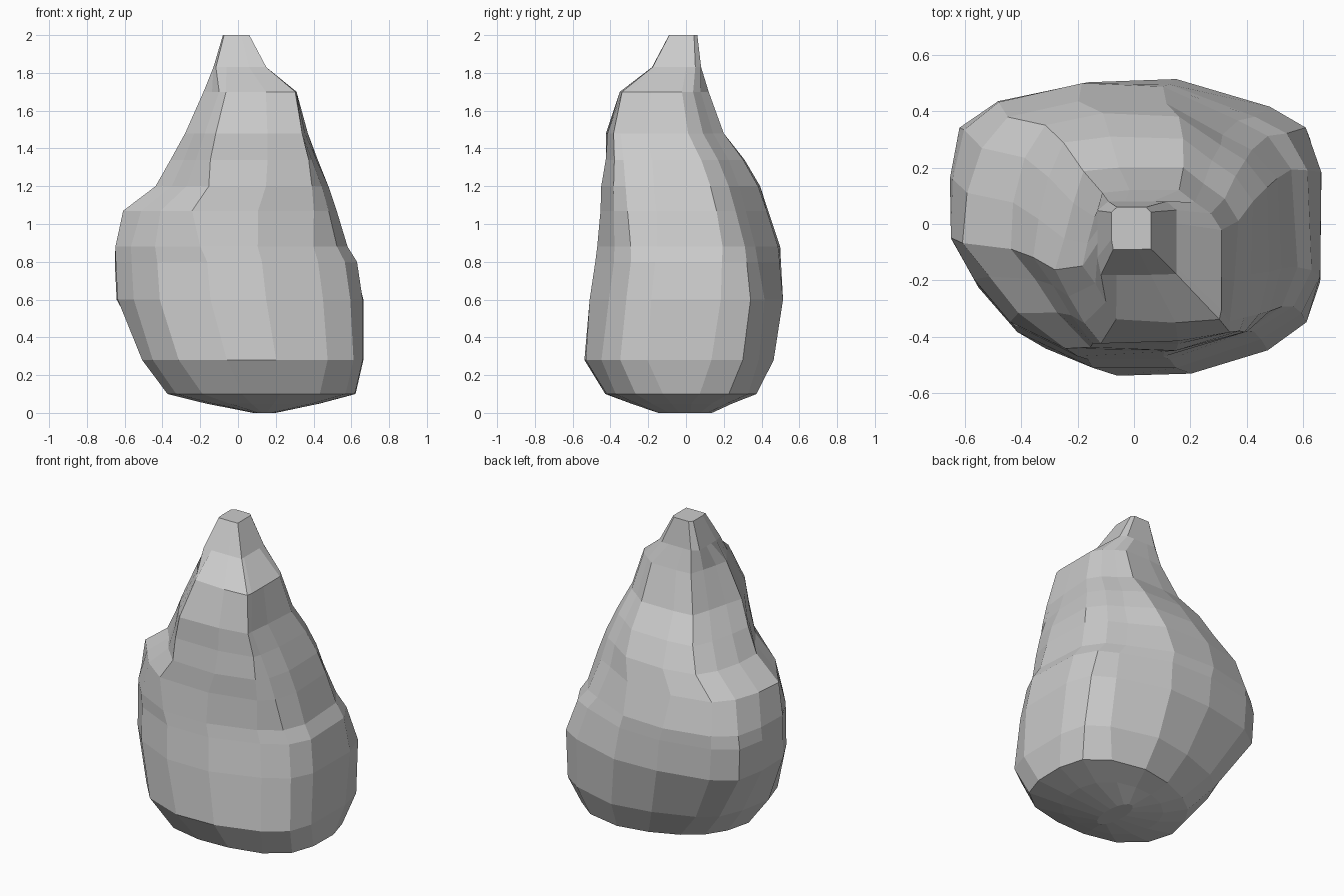
import bpy
import bmesh
from math import cos, sin, tau

cube = bpy.data.objects.get("Cube")
if cube:
    bpy.data.objects.remove(cube, do_unlink=True)

# Unit outlines, counter-clockwise from +x: lower body and neck
BODY = [(1, .36), (.91, .66), (.72, .8), (.22, 1), (-.23, 1), (-.74, .88), (-.96, .68), (-1, .3),
        (-.98, -.14), (-.85, -.44), (-.64, -.75), (-.23, -1), (.22, -1), (.68, -.8), (.9, -.62), (1, -.36)]
NECK = [(1, .4), (.85, .65), (.62, .82), (.4, 1), (-.3, 1), (-.69, .96), (-.8, .6), (-.9, .2),
        (-1, -.15), (-.85, -.45), (-.68, -.75), (-.5, -.98), (.35, -1), (.97, -.95), (1, -.8), (1, -.3)]
SIDES = len(BODY)
ANGLES = [tau * (i + .5) / SIDES for i in range(SIDES)]
ROUND = [(cos(a), sin(a)) for a in ANGLES]
SQUARE = [(x / max(abs(x), abs(y)), y / max(abs(x), abs(y))) for x, y in NECK]
SHAPES = [ROUND, BODY, NECK, SQUARE]

# Height, x limits, y limits, blend position along SHAPES,
# then how far each corner swells (+x+y, -x+y, -x-y, +x-y)
LEVELS = [
    (0, .08, .2, -.15, .14, 0, (0, 0, 0, 0)),
    (.05, -.17, .43, -.29, .24, 0, (.03, 0, .02, .02)),
    (.1, -.36, .61, -.41, .36, .3, (.05, -.05, .06, .04)),
    (.28, -.5, .65, -.52, .45, .9, (.04, -.08, .05, .03)),
    (.6, -.65, .66, -.51, .51, 1, (.01, -.02, 0, 0)),
    (.8, -.66, .63, -.48, .51, 1, (-.04, -.02, 0, 0)),
    (.88, -.66, .58, -.47, .51, 1.1, (-.06, -.03, 0, 0)),
    (1.07, -.63, .53, -.46, .45, 1.4, (-.06, -.04, -.04, -.02)),
    (1.2, -.46, .49, -.46, .4, 1.5, (-.05, -.02, -.05, -.03)),
    (1.34, -.37, .43, -.44, .31, 1.8, (-.02, 0, -.03, -.04)),
    (1.48, -.28, .37, -.43, .2, 2, (0, 0, 0, -.04)),
    (1.7, -.19, .31, -.35, .12, 2, (0, 0, -.02, 0)),
    (1.83, -.13, .15, -.18, .08, 3, (0, 0, 0, 0)),
    (2, -.08, .06, -.09, .06, 3, (0, 0, 0, 0)),
]


def section(z, x_min, x_max, y_min, y_max, blend, swell):
    """Ring between two neighbouring outlines, fitted to its limits."""
    first = min(int(blend), len(SHAPES) - 2)
    t = blend - first
    points = []
    for i, angle in enumerate(ANGLES):
        (ax, ay), (bx, by) = SHAPES[first][i], SHAPES[first + 1][i]
        u, v = ax + (bx - ax) * t, ay + (by - ay) * t
        push = swell[i * 4 // SIDES] * abs(sin(2 * angle))
        points.append((x_min + (x_max - x_min) * (u + 1) / 2 + push * cos(angle),
                       y_min + (y_max - y_min) * (v + 1) / 2 + push * sin(angle), z))
    return points


# Loft the boulder through its levels and close both ends
bm = bmesh.new()
rings = [[bm.verts.new(p) for p in section(*level)] for level in LEVELS]
for lower, upper in zip(rings, rings[1:]):
    for i in range(SIDES):
        j = (i + 1) % SIDES
        bm.faces.new((lower[i], lower[j], upper[j], upper[i]))
bm.faces.new(list(reversed(rings[0])))
bm.faces.new(rings[-1])
bmesh.ops.recalc_face_normals(bm, faces=bm.faces[:])

mesh = bpy.data.meshes.new("boulder")
bm.to_mesh(mesh)
bm.free()
boulder = bpy.data.objects.new("boulder", mesh)
bpy.context.collection.objects.link(boulder)

# Plain grey stone
grey = (.6, .6, .6, 1)
stone = bpy.data.materials.new("grey stone")
stone.use_nodes = True
stone.diffuse_color = grey
stone.node_tree.nodes["Principled BSDF"].inputs["Base Color"].default_value = grey
mesh.materials.append(stone)
